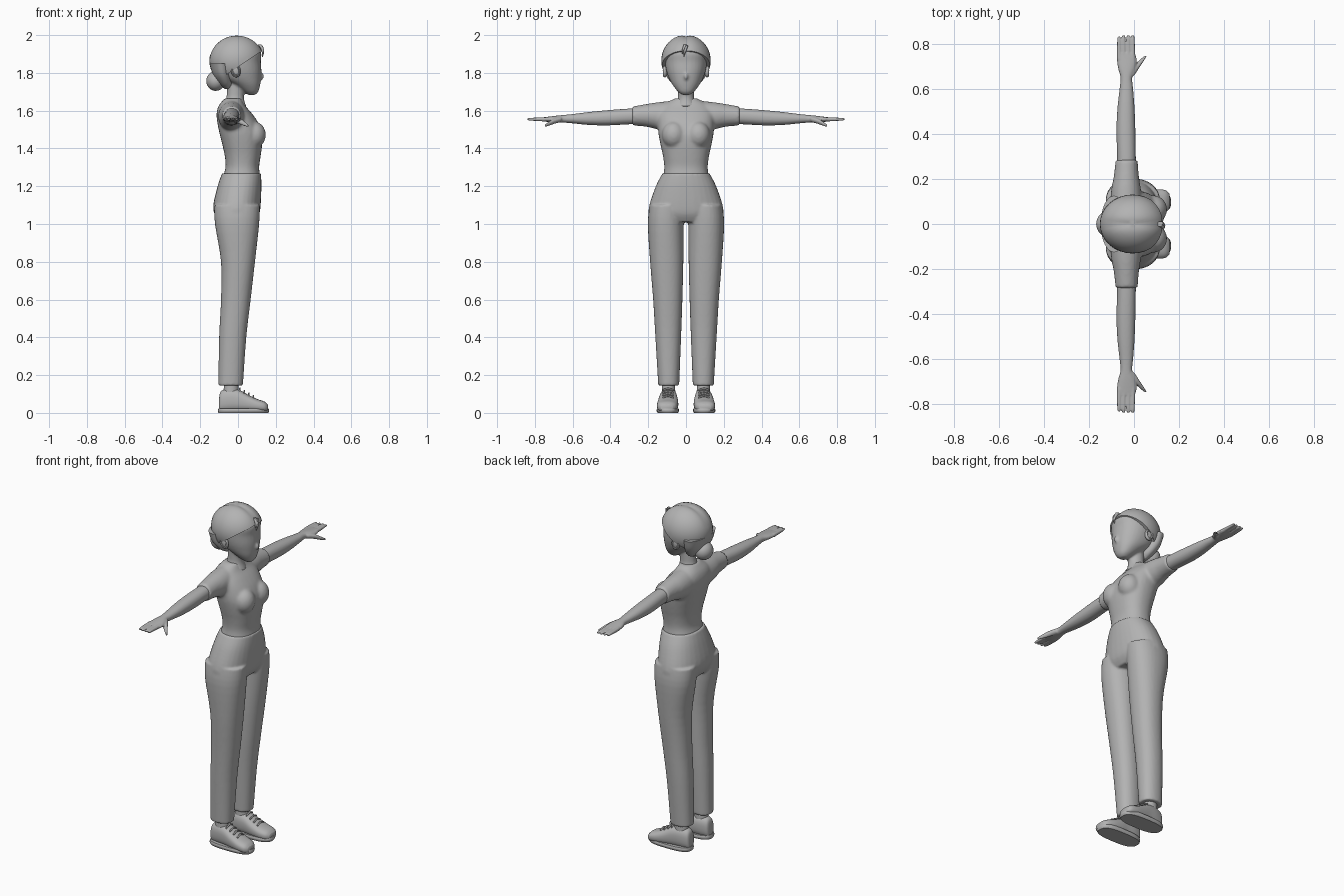
import bpy, bmesh, math
from mathutils import Matrix, Vector

default = bpy.data.objects.get("Cube")
if default:
    bpy.data.objects.remove(default, do_unlink=True)

clay = bpy.data.materials.new("plain_grey")
clay.use_nodes = True
grey = (0.45, 0.45, 0.45, 1)
clay.diffuse_color = grey
clay.node_tree.nodes["Principled BSDF"].inputs["Base Color"].default_value = grey

SIDES = (("left", 1), ("right", -1))


def smooth_rings(rings, steps=4):
    """Catmull-Rom interpolation between key cross-sections."""
    keys = [Vector(r) for r in rings]
    result = []
    for i in range(len(keys) - 1):
        a, b = keys[i], keys[i + 1]
        before = keys[max(i - 1, 0)]
        after = keys[min(i + 2, len(keys) - 1)]
        for k in range(steps):
            t = k / steps
            value = a * 2 + (b - before) * t
            value += (before * 2 - a * 5 + b * 4 - after) * t ** 2
            value += (a * 3 - before - b * 3 + after) * t ** 3
            result.append(value / 2)
    result.append(keys[-1])
    return result


def loft(bm, axis, rings, side=1, power=2.0, count=32):
    """Skin rounded sections: position, then low and high limits of the other two axes."""
    loops = []
    for pos, a0, a1, b0, b1 in smooth_rings(rings):
        loop = []
        for k in range(count):
            angle = math.tau * k / count
            c, s = math.cos(angle), math.sin(angle)
            a = (a0 + a1) / 2 + (a1 - a0) / 2 * math.copysign(abs(c) ** (2 / power), c)
            b = (b0 + b1) / 2 + (b1 - b0) / 2 * math.copysign(abs(s) ** (2 / power), s)
            x, y, z = {"x": (pos, a, b), "y": (a, pos, b), "z": (a, b, pos)}[axis]
            loop.append(bm.verts.new((x, y * side, z)))
        loops.append(loop)
    for low, high in zip(loops, loops[1:]):
        for k in range(count):
            n = (k + 1) % count
            bm.faces.new((low[k], low[n], high[n], high[k]))
    bm.faces.new(loops[0])
    bm.faces.new(loops[-1])


def ball(bm, centre, radii, tilt=0.0):
    matrix = (Matrix.Translation(centre) @ Matrix.Rotation(tilt, 4, "Y")
              @ Matrix.Diagonal((*radii, 1)))
    return bmesh.ops.create_uvsphere(bm, u_segments=32, v_segments=20, radius=1, matrix=matrix)


def finish(bm, name, fuse=0.0, relax=6):
    """Turn the bmesh into an object; fuse melts overlapping volumes into one skin."""
    bmesh.ops.recalc_face_normals(bm, faces=bm.faces)
    mesh = bpy.data.meshes.new(name)
    bm.to_mesh(mesh)
    bm.free()
    obj = bpy.data.objects.new(name, mesh)
    bpy.context.collection.objects.link(obj)
    mesh.materials.append(clay)
    bpy.ops.object.select_all(action="DESELECT")
    obj.select_set(True)
    bpy.context.view_layer.objects.active = obj
    bpy.ops.object.shade_smooth_by_angle(angle=math.radians(45))
    if fuse:
        remesh = obj.modifiers.new("Fuse", "REMESH")
        remesh.mode = "VOXEL"
        remesh.voxel_size = fuse
        remesh.use_smooth_shade = True
        soften = obj.modifiers.new("Soften", "SMOOTH")
        soften.iterations = relax
    return obj


# Shirt: torso, bust and short sleeves
bm = bmesh.new()
loft(bm, "z", [(z, back, front, -w, w) for z, back, front, w in (
    (1.25, -.08, .118, .122), (1.3, -.066, .112, .115), (1.36, -.07, .12, .122),
    (1.42, -.083, .128, .135), (1.48, -.098, .128, .146), (1.54, -.11, .105, .15),
    (1.59, -.113, .07, .15), (1.63, -.1, .035, .12), (1.665, -.07, .02, .06))], power=2.3)
for label, side in SIDES:
    ball(bm, (.087, .065 * side, 1.472), (.06, .062, .07))
    loft(bm, "y", [(.04, -.1, .03, 1.5, 1.657), (.1, -.105, .035, 1.49, 1.65),
                   (.16, -.1, .03, 1.503, 1.643), (.21, -.09, .022, 1.515, 1.635),
                   (.285, -.082, .016, 1.522, 1.622)], side)
finish(bm, "shirt", .008)

# Trousers: hips and two tapering legs
bm = bmesh.new()
loft(bm, "z", [(z, back, front, -w, w) for z, back, front, w in (
    (1.01, -.1, .09, .17), (1.05, -.123, .112, .196), (1.1, -.131, .12, .194),
    (1.2, -.108, .124, .16), (1.268, -.085, .122, .125))], power=2.2)
for label, side in SIDES:
    loft(bm, "z", [(.145, -.104, .026, .036, .147), (.4, -.1, .044, .026, .162),
                   (.6, -.09, .067, .019, .174), (.8, -.09, .09, .014, .19),
                   (1, -.122, .112, .012, .202), (1.1, -.125, .115, .012, .192)],
         side, power=2.2)
finish(bm, "trousers", .007, 4)

# Neck and face
bm = bmesh.new()
loft(bm, "z", [(1.62, -.085, .045, -.07, .07), (1.66, -.064, .032, -.045, .045),
               (1.71, -.058, .032, -.042, .042), (1.79, -.058, .035, -.045, .045)])
loft(bm, "z", [(z, back, front, -w, w) for z, back, front, w in (
    (1.683, .055, .09, .018), (1.7, .03, .107, .042), (1.735, -.02, .117, .07),
    (1.77, -.08, .122, .09), (1.81, -.11, .124, .104), (1.86, -.125, .121, .112),
    (1.91, -.11, .122, .11), (1.95, -.08, .09, .08))], power=2.2)
ball(bm, (.118, 0, 1.782), (.02, .012, .022))
finish(bm, "head", .007, 3)

# Ears
for label, side in SIDES:
    bm = bmesh.new()
    ball(bm, (-.012, .112 * side, 1.812), (.026, .016, .036), -.2)
    outer = [f for f in bm.faces if abs(f.calc_center_median().y) > .122]
    bmesh.ops.inset_region(bm, faces=outer, thickness=.003, depth=-.006)
    finish(bm, label + "_ear")

# Hair: cap trimmed along a sloping hairline, with a shallow parting
bm = bmesh.new()
ball(bm, (-.006, 0, 1.865), (.146, .131, .136))
for v in bm.verts:
    if v.co.z > 1.9:
        v.co.z -= .008 * math.exp(-(v.co.y / .018) ** 2)
cut = bmesh.ops.bisect_plane(bm, geom=bm.verts[:] + bm.edges[:] + bm.faces[:],
                             plane_co=(-.02, 0, 1.818), plane_no=(.56, 0, -.83),
                             clear_outer=True)
bmesh.ops.contextual_create(bm, geom=[e for e in cut["geom_cut"]
                                      if isinstance(e, bmesh.types.BMEdge)])
finish(bm, "hair_cap")

bm = bmesh.new()
loft(bm, "z", [(1.715, -.07, -.045, -.03, .03), (1.74, -.1, -.03, -.07, .07),
               (1.79, -.133, -.03, -.108, .108), (1.85, -.148, -.03, -.126, .126)])
finish(bm, "nape_hair")

bm = bmesh.new()
ball(bm, (-.118, 0, 1.757), (.05, .055, .052))
finish(bm, "hair_bun")

# Loose forelock strands hanging from the parting
for label, side in SIDES:
    bm = bmesh.new()
    loft(bm, "z", [(1.885, .127, .131, -.014, -.01), (1.915, .126, .139, -.012, .001),
                   (1.945, .105, .13, -.004, .012)] if side < 0 else
         [(1.9, .127, .131, -.02, -.016), (1.925, .122, .138, -.02, -.008),
          (1.95, .105, .125, -.012, .004)], count=12)
    finish(bm, label + "_forelock")

for label, side in SIDES:
    # Arm and hand with fingers and thumb
    bm = bmesh.new()
    loft(bm, "y", [(.2, -.075, .008, 1.53, 1.615), (.3, -.075, .008, 1.528, 1.611),
                   (.42, -.078, .006, 1.522, 1.602), (.52, -.073, .002, 1.525, 1.592),
                   (.6, -.064, -.004, 1.533, 1.582), (.65, -.06, -.008, 1.537, 1.577),
                   (.69, -.07, .006, 1.538, 1.573), (.73, -.076, .012, 1.54, 1.568),
                   (.76, -.074, .004, 1.545, 1.564)], side, power=2.2)
    for k in range(4):
        x = -.076 + k * .0205
        tip = .84 - .006 * (k == 0)
        loft(bm, "y", [(.73, x, x + .021, 1.542, 1.566), (.79, x, x + .019, 1.545, 1.564),
                       (tip - .008, x + .002, x + .017, 1.548, 1.561),
                       (tip, x + .006, x + .013, 1.551, 1.558)], side, count=16)
    loft(bm, "y", [(.66, -.04, .002, 1.54, 1.57), (.695, -.012, .024, 1.531, 1.56),
                   (.725, .02, .044, 1.52, 1.543), (.748, .047, .058, 1.513, 1.526)],
         side, count=16)
    finish(bm, label + "_arm", .0045, 2)

    # Ankle
    bm = bmesh.new()
    loft(bm, "z", [(.07, -.08, .005, .055, .13), (.2, -.07, .0, .06, .125)], side)
    finish(bm, label + "_ankle")

    # Shoe upper and sole
    bm = bmesh.new()
    loft(bm, "x", [(-.1, .07, .115, .012, .08), (-.09, .058, .126, .006, .115),
                   (-.05, .048, .136, .005, .128), (0, .045, .142, .005, .124),
                   (.05, .041, .149, .005, .098), (.1, .042, .154, .005, .074),
                   (.14, .052, .15, .005, .06), (.158, .07, .133, .01, .045)],
         side, power=2.5)
    finish(bm, label + "_shoe")
    bm = bmesh.new()
    loft(bm, "z", [(0, -.104, .16, .042, .15), (.012, -.106, .165, .037, .156),
                   (.024, -.104, .162, .04, .153)], side, power=2.8)
    finish(bm, label + "_sole")

    # Laces crossing the instep
    for k in range(4):
        x = .005 + k * .024
        top = .126 - k * .013
        bm = bmesh.new()
        loft(bm, "y", [(.066, x, x + .009, top - .012, top - .002),
                       (.095, x, x + .009, top - .002, top + .008),
                       (.124, x, x + .009, top - .012, top - .002)], side, count=12)
        finish(bm, f"{label}_lace_{k + 1}")
